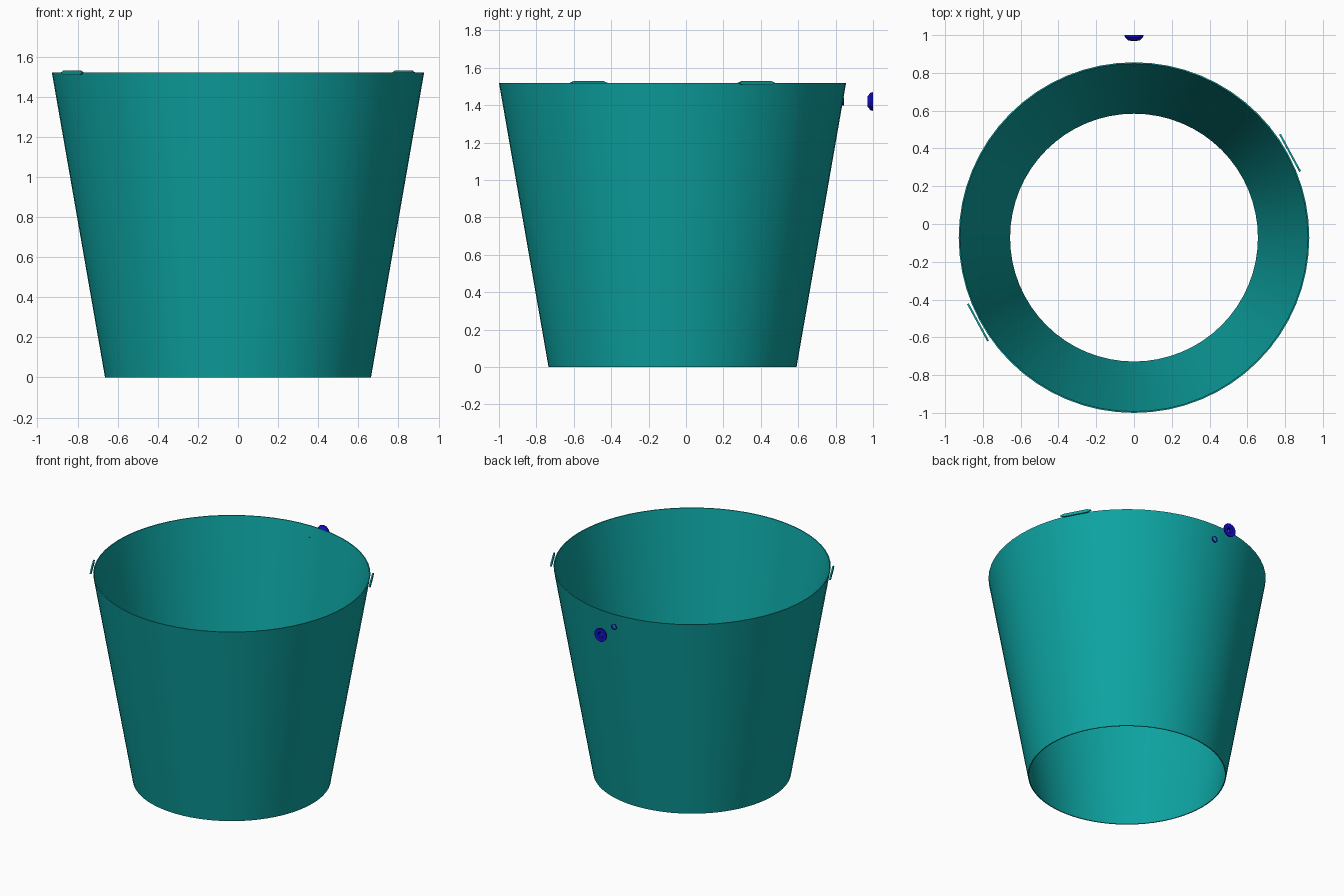
import bpy, bmesh, math
from mathutils import Matrix, Vector

if "Cube" in bpy.data.objects:
    bpy.data.objects.remove(bpy.data.objects["Cube"], do_unlink=True)

CENTRE_Y = -0.072
HEIGHT = 1.52
R_TOP, R_BOTTOM, WALL = 0.928, 0.663, 0.007


def material(name, rgb):
    mat = bpy.data.materials.new(name)
    mat.use_nodes = True
    mat.diffuse_color = (*rgb, 1)
    mat.node_tree.nodes["Principled BSDF"].inputs["Base Color"].default_value = (*rgb, 1)
    return mat


teal = material("teal", (0.004, 0.37, 0.36))
blue = material("blue", (0.008, 0.004, 0.65))


def finish(name, bm, mat, place=Matrix(), smooth=True):
    bmesh.ops.recalc_face_normals(bm, faces=bm.faces)
    mesh = bpy.data.meshes.new(name)
    bm.to_mesh(mesh)
    bm.free()
    mesh.materials.append(mat)
    obj = bpy.data.objects.new(name, mesh)
    bpy.context.collection.objects.link(obj)
    obj.matrix_world = place
    if smooth:
        bpy.ops.object.select_all(action="DESELECT")
        obj.select_set(True)
        bpy.context.view_layer.objects.active = obj
        bpy.ops.object.shade_smooth_by_angle(angle=math.radians(30))
    return obj


def lathe(name, profile, sides, mat, place, smooth=True):
    """Spin a closed (radius, height) outline around the local z axis."""
    bm = bmesh.new()
    rings = []
    for r, z in profile:
        rings.append([bm.verts.new((r * math.cos(a), r * math.sin(a), z))
                      for a in (2 * math.pi * i / sides for i in range(sides))])
    for k, ring in enumerate(rings):
        nxt = rings[(k + 1) % len(rings)]
        for i in range(sides):
            j = (i + 1) % sides
            bm.faces.new((ring[i], ring[j], nxt[j], nxt[i]))
    return finish(name, bm, mat, place, smooth)


# Tapered shell, open at both ends
lathe("tapered_shell",
      [(R_BOTTOM, 0), (R_TOP, HEIGHT), (R_TOP - WALL, HEIGHT), (R_BOTTOM - WALL, 0)],
      64, teal, Matrix.Translation((0, CENTRE_Y, 0)))


# Slim tabs on opposite sides of the rim
def rim_tab(name, angle):
    outline = [(-0.112, 0), (-0.085, -0.012), (0.085, -0.012),
               (0.112, 0), (0.085, 0.01), (-0.085, 0.01)]
    bm = bmesh.new()
    face = bm.faces.new([bm.verts.new((0, y, z)) for y, z in outline])
    ext = bmesh.ops.extrude_face_region(bm, geom=[face])
    moved = [v for v in ext["geom"] if isinstance(v, bmesh.types.BMVert)]
    bmesh.ops.translate(bm, verts=moved, vec=(0.01, 0, 0))
    spot = Matrix.Translation((0, CENTRE_Y, HEIGHT)) @ Matrix.Rotation(angle, 4, "Z")
    finish(name, bm, teal, spot @ Matrix.Translation((R_TOP + 0.007, 0, 0)), False)


rim_tab("left_rim_tab", math.radians(28.5))
rim_tab("right_rim_tab", math.radians(208.5))

# Small knob behind the shell, its axis pointing backwards
backwards = Matrix.Rotation(-math.pi / 2, 4, "X")
lathe("back_knob",
      [(0.018, 0), (0.03, 0.002), (0.048, 0.018), (0.05, 0.03), (0.022, 0.03), (0.016, 0.024)],
      12, blue, Matrix.Translation((0, 0.97, 1.42)) @ backwards, False)

# Fine ring where the knob meets the shell
wall_y = CENTRE_Y + R_TOP - (R_TOP - R_BOTTOM) * 0.1 / HEIGHT
lathe("knob_socket_ring",
      [(0.018, -0.004), (0.022, -0.004), (0.022, 0.006), (0.018, 0.006)],
      12, blue, Matrix.Translation((0, wall_y, 1.42)) @ backwards, False)
